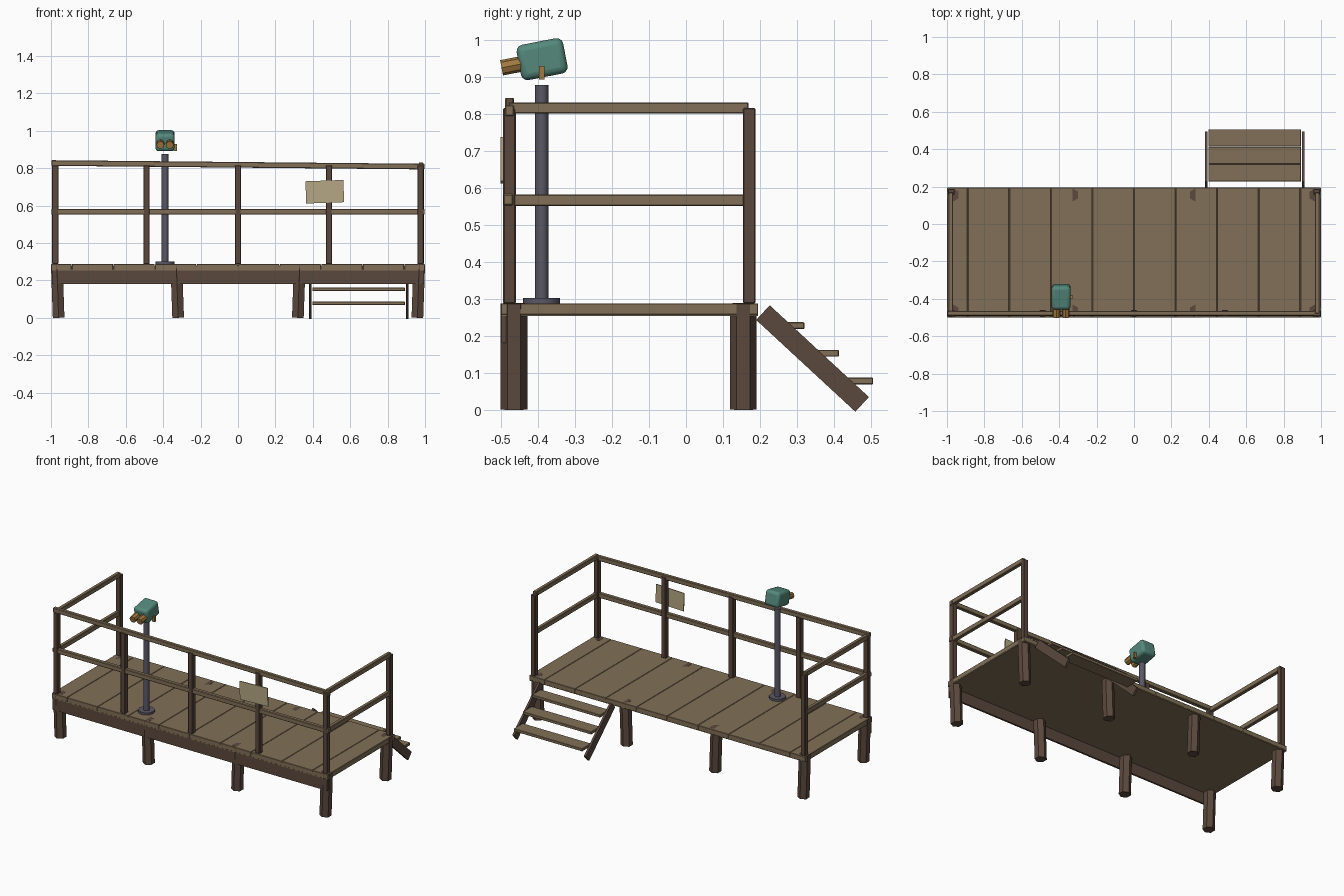
import bpy
from math import radians, atan2, hypot
from mathutils import Vector

cube = bpy.data.objects.get("Cube")
if cube:
    bpy.data.objects.remove(cube)


def material(name, rgb):
    m = bpy.data.materials.new(name)
    m.use_nodes = True
    color = (*rgb, 1)
    m.diffuse_color = color
    m.node_tree.nodes["Principled BSDF"].inputs["Base Color"].default_value = color
    return m


PLANK = material("weathered plank", (0.22, 0.16, 0.095))
POST = material("dark timber", (0.105, 0.066, 0.048))
STEEL = material("grey steel", (0.105, 0.098, 0.13))
TEAL = material("teal paint", (0.09, 0.25, 0.20))
BRASS = material("brass", (0.36, 0.19, 0.05))
SIGN = material("pale board", (0.46, 0.39, 0.23))


def finish(ob, name, mat, bevel=0, segments=1):
    ob.name = name
    ob.data.materials.append(mat)
    if bevel:
        mod = ob.modifiers.new("rounded edges", "BEVEL")
        mod.width = bevel
        mod.segments = segments
    return ob


def box(name, mat, center, size, rot=(0, 0, 0), bevel=0.0, segments=1):
    bpy.ops.mesh.primitive_cube_add(size=1, location=center, rotation=rot)
    ob = bpy.context.object
    ob.scale = size
    bpy.ops.object.transform_apply(location=False, rotation=False, scale=True)
    return finish(ob, name, mat, bevel, segments)


def span(name, mat, low, high, bevel=0.0):
    low, high = Vector(low), Vector(high)
    return box(name, mat, (low + high) / 2, high - low, bevel=bevel)


def cylinder(name, mat, center, radius, depth, sides, rot=(0, 0, 0)):
    bpy.ops.mesh.primitive_cylinder_add(vertices=sides, radius=radius, depth=depth,
                                        location=center, rotation=rot)
    ob = finish(bpy.context.object, name, mat)
    if sides > 8:
        bpy.ops.object.shade_smooth_by_angle(angle=radians(40))
    return ob


FRONT, BACK, DECK = -0.5, 0.195, 0.287
POST_Y, POST_TOP = -0.477, 0.815

# Deck: a solid underside with narrow boards laid across it
span("deck_base", PLANK, (-0.998, FRONT + 0.001, 0.253), (0.998, BACK - 0.001, 0.278))
seams = [-1] + [i / 4.5 for i in range(-4, 5)] + [1]
for i, (a, b) in enumerate(zip(seams, seams[1:])):
    span(f"deck_plank_{i + 1}", PLANK, (a + 0.001, FRONT, 0.256),
         (b - 0.001, BACK, DECK), 0.002)
span("front_fascia", POST, (-0.995, -0.499, 0.18), (0.995, -0.487, 0.255))

# Hexagonal legs, leaning slightly outward
for x in (-0.964, -0.325, 0.325, 0.964):
    for y in (-0.465, 0.155):
        lean = radians(-2 if x < 0 else 2)
        cylinder("leg", POST, (x, y, DECK / 2), 0.036, DECK, 6, (0, lean, 0))

# Railing posts
for x in (-0.977, -0.489, 0, 0.486, 0.975):
    box("front_post", POST, (x, POST_Y, (DECK + POST_TOP) / 2),
        (0.033, 0.034, POST_TOP - DECK), bevel=0.003)
for x in (-0.977, 0.977):
    box("back_post", POST, (x, 0.171, (DECK + POST_TOP) / 2),
        (0.033, 0.034, POST_TOP - DECK), bevel=0.003)

# Front rails; the top one sags a little to one end
box("front_top_rail", PLANK, (0, POST_Y, 0.818), (1.996, 0.024, 0.03),
    rot=(0, radians(0.55), 0), bevel=0.003)
box("front_middle_rail", PLANK, (0, POST_Y - 0.003, 0.567), (1.996, 0.026, 0.03), bevel=0.003)

# Side rails
for x in (-0.979, 0.979):
    for z in (0.815, 0.566):
        box("side_rail", PLANK, (x, -0.155, z), (0.024, 0.648, 0.031), bevel=0.003)

# Notice board, hung slightly crooked
box("notice_board", SIGN, (0.464, -0.498, 0.674), (0.203, 0.006, 0.119),
    rot=(0, radians(-2), 0))

# Stairs: two sloping stringers and three treads
top, foot = Vector((0, 0.208, 0.262)), Vector((0, 0.476, 0.014))
run = foot - top
for x in (0.387, 0.905):
    box("stair_stringer", POST, (x, *((top + foot) / 2).yz),
        (0.014, hypot(run.y, run.z), 0.054), rot=(atan2(run.z, run.y), 0, 0))
for i in range(3):
    y, z = 0.228 + 0.093 * i, 0.227 - 0.075 * i
    span("stair_tread", PLANK, (0.397, y, z - 0.009), (0.893, y + 0.092, z + 0.009), 0.002)

# Viewer stand
X, Y = -0.39, -0.39
cylinder("stand_foot", STEEL, (X, Y, 0.293), 0.05, 0.016, 12)
cylinder("stand_pole", STEEL, (X, Y, 0.582), 0.018, 0.59, 12)

# Tilted viewer head with two eyepieces and a side knob
tilt = radians(11)
head = box("viewer_head", TEAL, (X, -0.389, 0.947), (0.102, 0.128, 0.097),
           rot=(tilt, 0, 0), bevel=0.018, segments=3)
bpy.ops.object.shade_smooth_by_angle(angle=radians(40))
for dx in (-0.025, 0.025):
    cylinder("eyepiece", BRASS, (X + dx, -0.471, 0.929), 0.021, 0.056, 8,
             (radians(90) + tilt, 0, 0))
box("side_knob", BRASS, (X + 0.055, -0.39, 0.91), (0.02, 0.014, 0.036))
